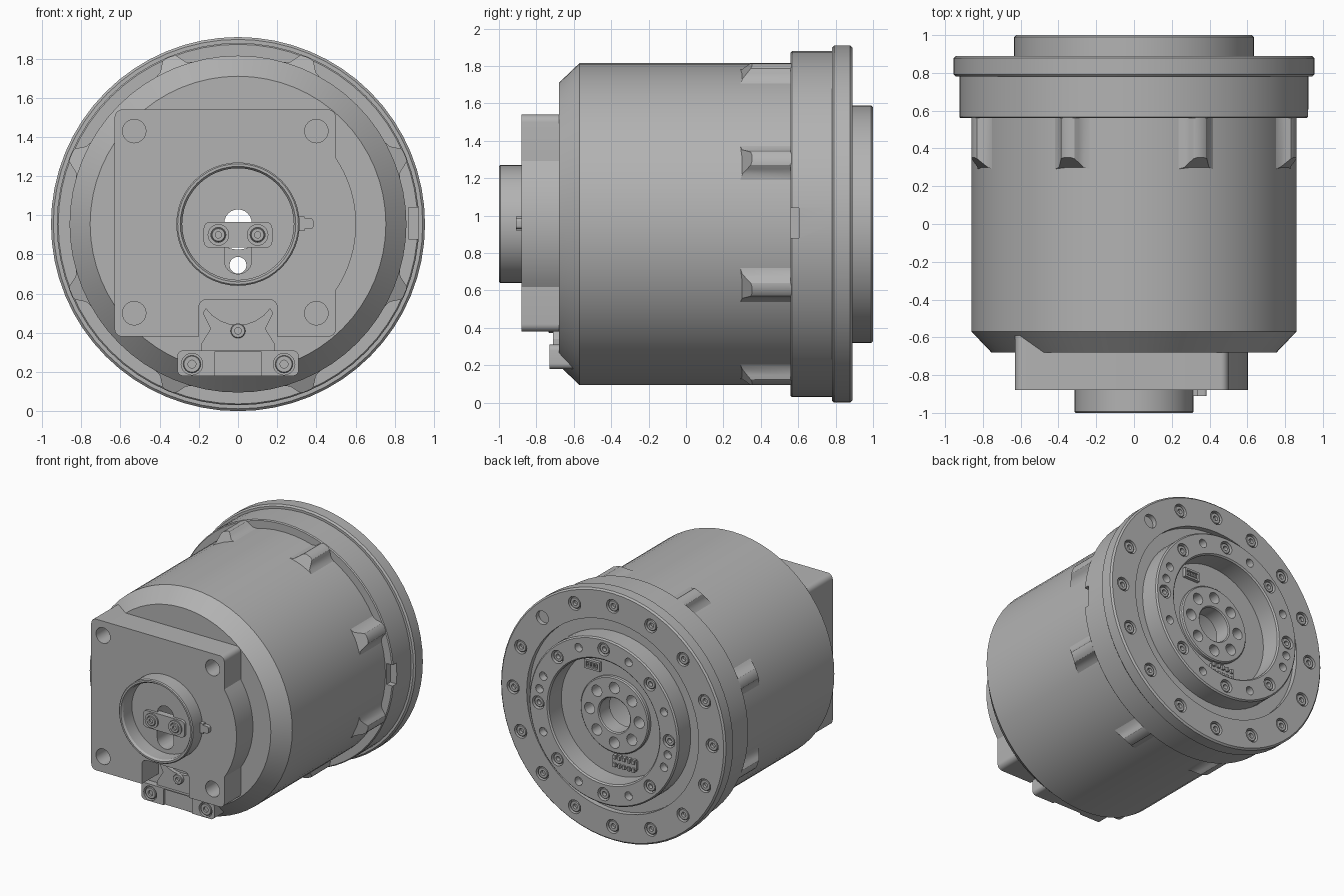
import bpy, bmesh
from math import cos, sin, pi, radians, hypot

default = bpy.data.objects.get("Cube")
if default:
    bpy.data.objects.remove(default)

CZ = 0.955  # height of the main axis
parts = []

metal = bpy.data.materials.new("grey metal")
metal.use_nodes = True
GREY = (0.45, 0.45, 0.45, 1)
metal.diffuse_color = GREY
metal.node_tree.nodes["Principled BSDF"].inputs["Base Color"].default_value = GREY


def finish(name, bm):
    bmesh.ops.remove_doubles(bm, verts=bm.verts, dist=1e-5)
    bmesh.ops.recalc_face_normals(bm, faces=bm.faces)
    me = bpy.data.meshes.new(name)
    bm.to_mesh(me)
    bm.free()
    me.materials.append(metal)
    ob = bpy.data.objects.new(name, me)
    bpy.context.collection.objects.link(ob)
    parts.append(ob)
    return ob


def turn(name, profile, centres=((0, CZ),), n=64):
    """Closed (radius, y) profile revolved about a y-parallel axis at each centre."""
    bm = bmesh.new()
    for cx, cz in centres:
        rings = [[bm.verts.new((cx + r * cos(2 * pi * k / n), y, cz + r * sin(2 * pi * k / n)))
                  for k in range(n)] for r, y in profile]
        for i in range(len(profile)):
            j = (i + 1) % len(profile)
            if profile[i][0] == 0 and profile[j][0] == 0:
                continue
            for k in range(n):
                m = (k + 1) % n
                bm.faces.new((rings[i][k], rings[i][m], rings[j][m], rings[j][k]))
    return finish(name, bm)


def extrude(name, outlines, y0, y1):
    """(x, z) outlines extruded from y0 to y1."""
    bm = bmesh.new()
    for pts in outlines:
        a = [bm.verts.new((x, y0, z)) for x, z in pts]
        b = [bm.verts.new((x, y1, z)) for x, z in pts]
        bm.faces.new(a)
        bm.faces.new(b)
        for i in range(len(pts)):
            j = (i + 1) % len(pts)
            bm.faces.new((a[i], a[j], b[j], b[i]))
    return finish(name, bm)


def arc(cx, cz, r, a0, a1, n=6):
    return [(cx + r * cos(radians(a0 + (a1 - a0) * k / n)),
             cz + r * sin(radians(a0 + (a1 - a0) * k / n))) for k in range(n + 1)]


def rounded(x0, x1, z0, z1, r):
    return (arc(x1 - r, z1 - r, r, 0, 90) + arc(x0 + r, z1 - r, r, 90, 180)
            + arc(x0 + r, z0 + r, r, 180, 270) + arc(x1 - r, z0 + r, r, 270, 360))


def box(x0, x1, z0, z1):
    return [(x0, z0), (x1, z0), (x1, z1), (x0, z1)]


def circle(radius, count, start=0):
    return [(radius * cos(2 * pi * k / count + start), CZ + radius * sin(2 * pi * k / count + start))
            for k in range(count)]


def rod(r, y0, y1):
    return [(0, y0), (r, y0), (r, y1), (0, y1)]


def cut(ob, cutter):
    mod = ob.modifiers.new("cut", 'BOOLEAN')
    mod.operation = 'DIFFERENCE'
    mod.solver = 'EXACT'
    mod.object = cutter
    dg = bpy.context.evaluated_depsgraph_get()
    me = bpy.data.meshes.new_from_object(ob.evaluated_get(dg))
    ob.modifiers.clear()
    ob.data = me
    parts.remove(cutter)
    bpy.data.objects.remove(cutter)


def screws(name, centres, r, y, height, out):
    """Socket-head screws seated at y, pointing out along +y or -y."""
    top, floor = y + out * height, y + out * height * 0.3
    turn(name, [(0, y), (r, y), (r, top - out * 0.004), (r - 0.004, top),
                (r * 0.45, top), (r * 0.45, floor), (0, floor)], centres, 16)


# Main housing with chamfered front and bell-shaped ribs at the rear
turn("housing", [(0.3, -0.68), (0.755, -0.68), (0.86, -0.57), (0.86, 0.57), (0.3, 0.57)])
BELL = [(0.1, 0.82), (0.1, 0.853), (0.07, 0.868), (0.052, 0.895), (0.038, 0.915), (0.02, 0.922)]
bell = BELL + [(-t, h) for t, h in reversed(BELL)]
for k in range(8):
    a = radians(22.5 + 45 * k)
    rib = extrude("housing_rib", [[(h * cos(a) - t * sin(a), CZ + h * sin(a) + t * cos(a))
                                   for t, h in bell]], 0.29, 0.57)
    for v in rib.data.vertices:
        if v.co.y < 0.3:
            v.co.y += max(0, hypot(v.co.x, v.co.z - CZ) - 0.86)

# Adapter ring with side notch
ring = turn("adapter_ring", [(0.3, 0.56), (0.918, 0.56), (0.925, 0.567), (0.925, 0.79), (0.3, 0.79)])
cut(ring, extrude("notch_cutter", [box(0.87, 1, 0.88, 1.04)], 0.5, 0.605))

# Rear flange with a groove and counterbored screws
flange = turn("rear_flange", [(0.28, 0.78), (0.943, 0.78), (0.955, 0.792), (0.955, 0.878), (0.943, 0.89),
                              (0.73, 0.89), (0.73, 0.85), (0.5, 0.85), (0.5, 0.84), (0.28, 0.84)])
spots = circle(0.845, 16)
cut(flange, turn("bore_cutter", rod(0.052, 0.855, 0.95), spots, 20))
screws("flange_screws", [s for i, s in enumerate(spots) if i != 2], 0.042, 0.85, 0.033, 1)

# Output boss with alternating screws and dowel holes
boss = turn("output_boss", [(0.47, 0.8), (0.635, 0.8), (0.635, 0.99), (0.625, 1.0), (0.48, 1.0), (0.47, 0.99)])
spots = circle(0.555, 8)
cut(boss, turn("bore_cutter", rod(0.05, 0.95, 1.1), spots, 20))
cut(boss, turn("dowel_cutter", rod(0.032, 0.94, 1.1),
               circle(0.555, 8, pi / 8) + circle(0.555, 2, pi / 16), 16))
screws("boss_screws", spots, 0.04, 0.945, 0.045, 1)

# Hub with central bore and through holes
hub = turn("hub", [(0.13, 0.74), (0.29, 0.74), (0.29, 0.862), (0.282, 0.87), (0.138, 0.87), (0.13, 0.862)])
cut(hub, turn("hub_cutter", rod(0.043, 0.6, 1.0), circle(0.21, 8, pi / 8 * 4), 20))

# Small sockets on the recess floor
socket = extrude("socket_frame", [box(0.13, 0.26, 1.25, 1.32)], 0.82, 0.865)
cut(socket, extrude("socket_cutter", [box(0.145, 0.245, 1.265, 1.305)], 0.85, 0.9))
extrude("socket_pins", [box(0.155 + 0.024 * i, 0.165 + 0.024 * i, 1.275, 1.295) for i in range(4)], 0.84, 0.86)
extrude("terminal_block", [box(-0.18, 0.02, 0.575, 0.64)], 0.82, 0.86)
extrude("terminal_pins", [box(-0.17 + 0.04 * i, -0.15 + 0.04 * i, z, z + 0.03)
                          for i in range(5) for z in (0.56, 0.62)], 0.83, 0.875)

# Front plate: squared left side, bulged right side, notch at the bottom
outline = (arc(0.46, 1.5, 0.04, 0, 90) + arc(-0.59, 1.5, 0.04, 90, 180)
           + arc(-0.59, 0.42, 0.04, 180, 270) + [(-0.2, 0.38)]
           + arc(-0.16, 0.53, 0.04, 180, 90) + arc(0.16, 0.53, 0.04, 90, 0) + [(0.2, 0.38)]
           + arc(0.46, 0.42, 0.04, 270, 360) + arc(0, CZ, 0.603, -34, 34, 16))
plate = extrude("front_plate", [outline], -0.88, -0.59)
cut(plate, turn("hole_cutter", rod(0.06, -1, -0.72), [(x, z) for x in (-0.53, 0.4) for z in (0.5, 1.43)], 24))
cut(plate, extrude("slot_cutter", [arc(0, 0.96, 0.07, 0, 180, 12) + arc(0, 0.77, 0.07, 180, 360, 12)], -1, -0.5))

# Front collar with key tab
turn("front_collar", [(0.285, -0.86), (0.285, -0.985), (0.295, -1.0), (0.308, -1.0),
                      (0.315, -0.993), (0.315, -0.86)], n=48)
extrude("key_tab", [box(0.3, 0.34, 0.92, 0.995) + [], rounded(0.32, 0.385, 0.93, 0.985, 0.015)], -0.91, -0.86)

# Clamp bracket across the slot
extrude("clamp_bracket", [rounded(-0.175, 0.175, 0.835, 0.965, 0.03)], -0.9, -0.85)
turn("clamp_pads", [(0.038, -0.88), (0.055, -0.88), (0.055, -0.91), (0.038, -0.91)],
     [(x, 0.9) for x in (-0.1, 0.1)], 24)
screws("clamp_screws", [(x, 0.9) for x in (-0.1, 0.1)], 0.036, -0.895, 0.02, -1)

# Cable connector below the plate
extrude("connector_body", [[(-0.19, 0.3), (0.19, 0.3), (0.19, 0.34), (0.14, 0.42), (0.18, 0.5)]
                           + arc(0, 0.64, 0.2, -35, -145, 8) + [(-0.18, 0.5), (-0.14, 0.42), (-0.19, 0.34)]],
        -0.71, -0.6)
bar = extrude("connector_bar", [rounded(-0.31, 0.31, 0.18, 0.31, 0.03)], -0.73, -0.6)
cut(bar, extrude("bar_cutter", [box(-0.12, 0.12, 0.1, 0.302)], -0.8, -0.715))
cut(bar, turn("hole_cutter", rod(0.055, -0.8, -0.7), [(x, 0.24) for x in (-0.235, 0.235)], 20))
screws("bar_screws", [(x, 0.24) for x in (-0.235, 0.235)], 0.045, -0.705, 0.022, -1)
screws("connector_screw", [(0, 0.41)], 0.038, -0.705, 0.03, -1)

# Smooth shading with crisp edges
bpy.ops.object.select_all(action='DESELECT')
for ob in parts:
    ob.select_set(True)
bpy.context.view_layer.objects.active = parts[0]
bpy.ops.object.shade_smooth_by_angle(angle=radians(30))
